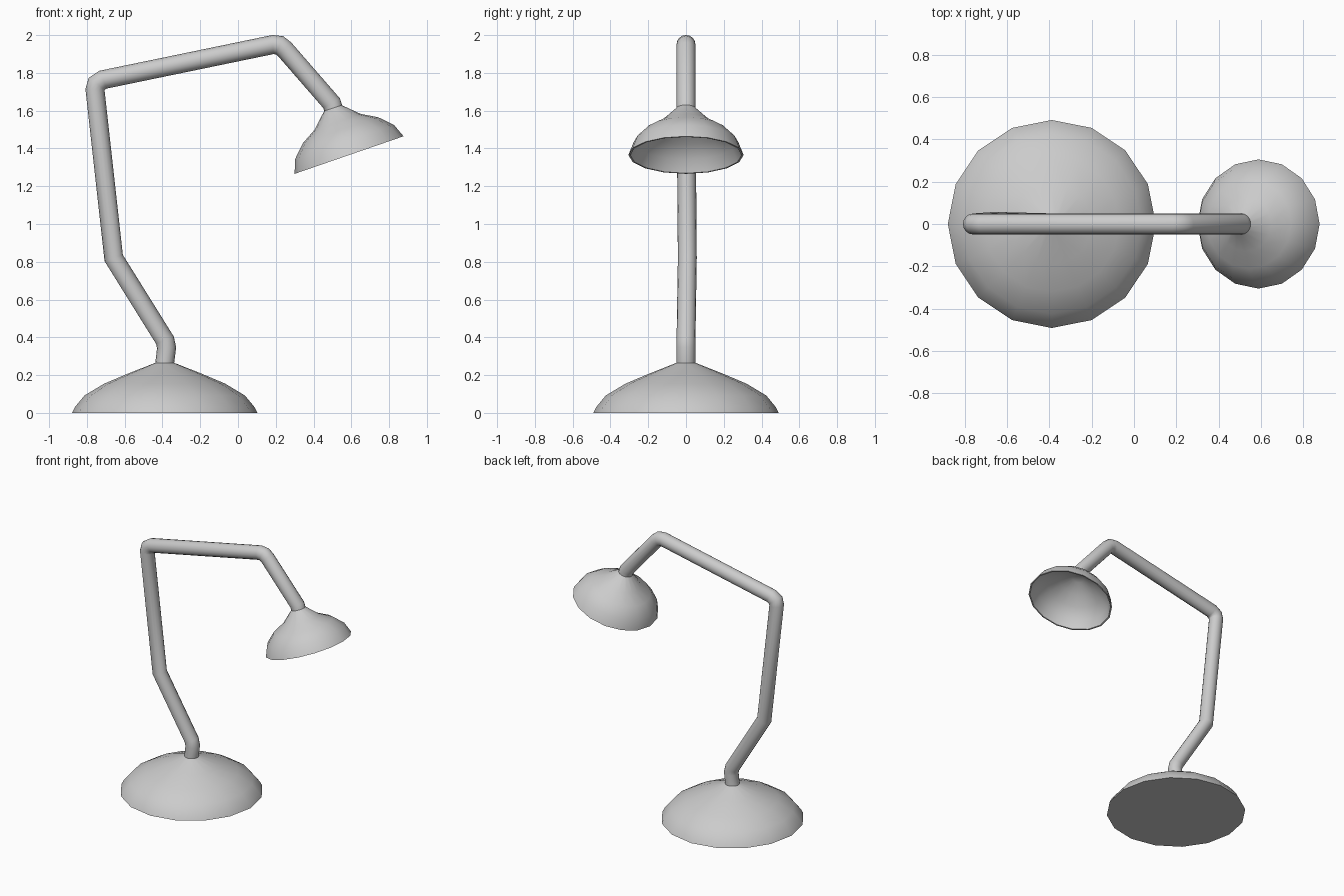
import bpy, bmesh, math
from mathutils import Vector

if "Cube" in bpy.data.objects:
    bpy.data.objects.remove(bpy.data.objects["Cube"])

SIDES = 16
Y = Vector((0, 1, 0))


def loft(name, rings, cap_end=False):
    """Skin a series of rings, each (centre, u axis, radius)."""
    bm = bmesh.new()
    loops = []
    for c, u, r in rings:
        loops.append([bm.verts.new(c + r * (math.cos(a) * u + math.sin(a) * Y))
                      for a in (2 * math.pi * i / SIDES for i in range(SIDES))])
    for a, b in zip(loops, loops[1:]):
        for i in range(SIDES):
            j = (i + 1) % SIDES
            bm.faces.new((a[i], a[j], b[j], b[i]))
    if cap_end:
        bm.faces.new(loops[-1])
    bmesh.ops.recalc_face_normals(bm, faces=bm.faces[:])
    me = bpy.data.meshes.new(name)
    bm.to_mesh(me)
    bm.free()
    ob = bpy.data.objects.new(name, me)
    bpy.context.collection.objects.link(ob)
    bpy.ops.object.select_all(action='DESELECT')
    ob.select_set(True)
    bpy.context.view_layer.objects.active = ob
    bpy.ops.object.shade_smooth_by_angle(angle=math.radians(60))
    return ob


def lathe(name, origin, axis, profile):
    """Turn (radius, height) pairs around an axis lying in the xz plane."""
    axis = Vector(axis).normalized()
    u = Y.cross(axis)
    return loft(name, [(Vector(origin) + axis * h, u, r) for r, h in profile], True)


def tube(name, points, radius, start_axis, end_axis):
    """Sweep a pipe with mitred bends along a path in the xz plane."""
    pts = [Vector(p) for p in points]
    dirs = [(b - a).normalized() for a, b in zip(pts, pts[1:])]
    rings = []
    for i, p in enumerate(pts):
        if i == 0:
            u = Y.cross(Vector(start_axis)).normalized()
        elif i == len(pts) - 1:
            u = Y.cross(Vector(end_axis)).normalized()
        else:
            t = (dirs[i - 1] + dirs[i]).normalized()
            u = Y.cross(t).normalized() / t.dot(dirs[i])
        rings.append((p, u, radius))
    return loft(name, rings)


# weighted base dome
lathe("base", (-0.388, 0, 0), (0, 0, 1),
      [(0.05, 0.265), (0.19, 0.21), (0.32, 0.155), (0.425, 0.092),
       (0.476, 0.03), (0.491, 0.0)])

# bent arm
shade_axis = Vector((-0.326, 0, 0.945))
tube("arm",
     [(-0.388, 0, 0.262), (-0.378, 0, 0.345), (-0.387, 0, 0.385),
      (-0.658, 0.007, 0.82), (-0.757, 0, 1.71), (-0.748, 0, 1.742),
      (-0.715, 0, 1.764), (0.185, 0, 1.95), (0.22, 0, 1.946),
      (0.247, 0, 1.925), (0.495, 0, 1.64), (0.504, 0, 1.614)],
     0.05, (0, 0, 1), -shade_axis)

# hollow lamp shade: outer wall, rim, then inner wall
lathe("shade", (0.588, 0, 1.365), shade_axis,
      [(0.047, 0.265), (0.129, 0.186), (0.211, 0.139), (0.277, 0.073),
       (0.305, 0.0), (0.295, 0.0), (0.267, 0.068), (0.204, 0.129),
       (0.124, 0.175), (0.04, 0.215)])
